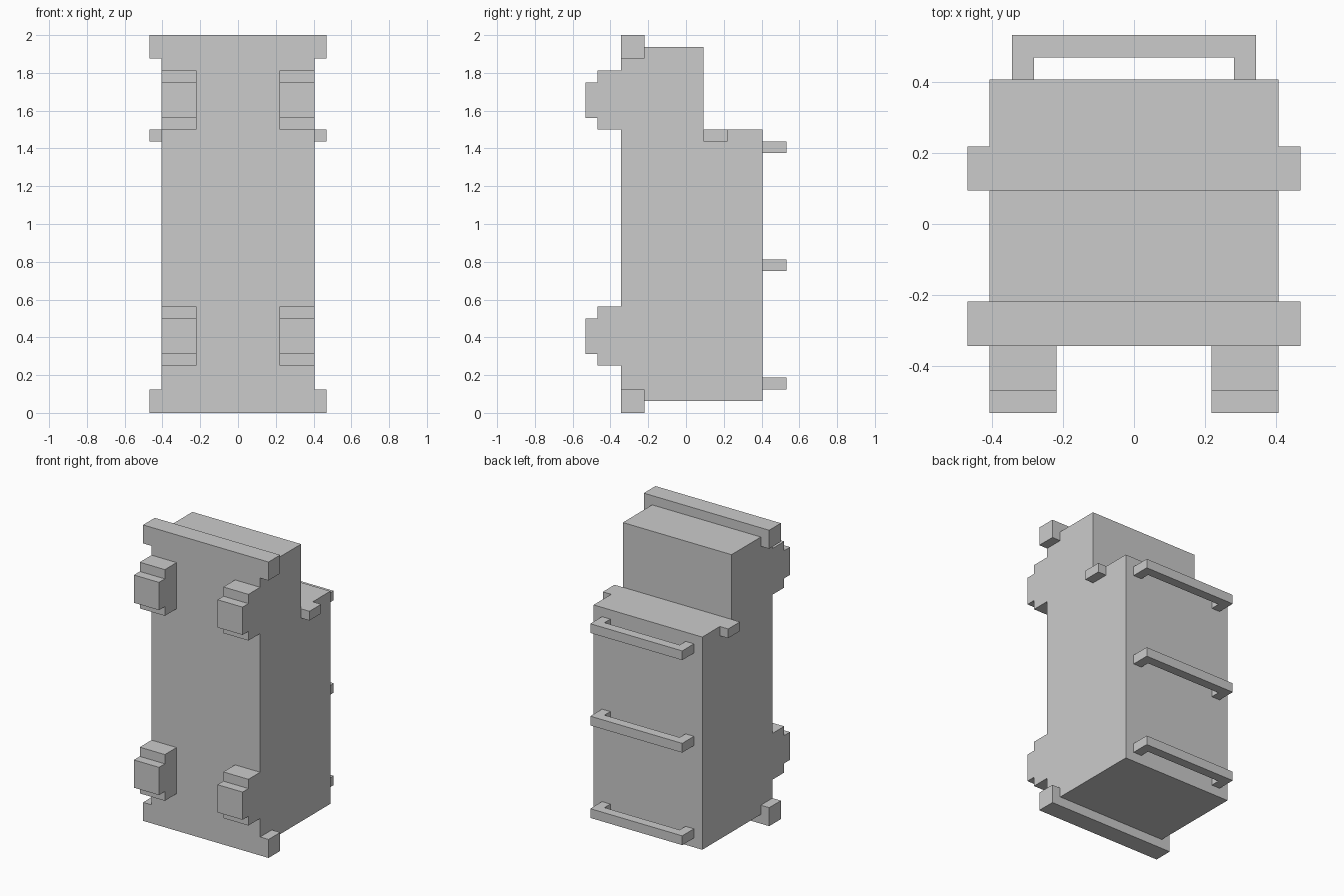
import bpy
import bmesh
from mathutils import Vector

if "Cube" in bpy.data.objects:
    bpy.data.objects.remove(bpy.data.objects["Cube"])

U = 1 / 16  # the model sits on a regular grid of this size


def prism(name, points, axis, start, end):
    """Extrude a profile: (y, z) points along x, or (x, y) points along z."""
    if axis == 'X':
        base = [Vector((start, a, b)) for a, b in points]
        step = Vector((end - start, 0, 0))
    else:
        base = [Vector((a, b, start)) for a, b in points]
        step = Vector((0, 0, end - start))
    bm = bmesh.new()
    face = bm.faces.new([bm.verts.new(p * U) for p in base])
    result = bmesh.ops.extrude_face_region(bm, geom=[face])
    verts = [g for g in result['geom'] if isinstance(g, bmesh.types.BMVert)]
    bmesh.ops.translate(bm, verts=verts, vec=step * U)
    bmesh.ops.recalc_face_normals(bm, faces=bm.faces)
    mesh = bpy.data.meshes.new(name)
    bm.to_mesh(mesh)
    bm.free()
    obj = bpy.data.objects.new(name, mesh)
    bpy.context.collection.objects.link(obj)
    return obj


def bar(name, y0, y1, z0, z1, half=7.5):
    return prism(name, [(y0, z0), (y1, z0), (y1, z1), (y0, z1)], 'X', -half, half)


# Main body: stepped side profile, notched where the cross bars fit in
prism("body", [
    (-5.5, 2), (-3.5, 2), (-3.5, 1), (6.5, 1), (6.5, 24), (3.5, 24),
    (3.5, 23), (1.5, 23), (1.5, 31), (-3.5, 31), (-3.5, 30), (-5.5, 30),
], 'X', -6.5, 6.5)

# Full-width cross bars
bar("lower_bumper", -5.5, -3.5, 0, 2)
bar("upper_bumper", -5.5, -3.5, 30, 32)
bar("shoulder_bar", 1.5, 3.5, 23, 24)

# Stepped wheels, mirrored left to right
for label, z in (("lower", 4), ("upper", 24)):
    wheel = prism(label + "_wheels", [
        (-5.5, z), (-7.5, z), (-7.5, z + 1), (-8.5, z + 1),
        (-8.5, z + 4), (-7.5, z + 4), (-7.5, z + 5), (-5.5, z + 5),
    ], 'X', 3.5, 6.5)
    wheel.modifiers.new("mirror", 'MIRROR').use_axis = (True, False, False)

# U-shaped rails on the back
for label, z in (("lower", 2), ("middle", 12), ("upper", 22)):
    prism(label + "_rail", [
        (-5.5, 6.5), (-4.5, 6.5), (-4.5, 7.5), (4.5, 7.5),
        (4.5, 6.5), (5.5, 6.5), (5.5, 8.5), (-5.5, 8.5),
    ], 'Z', z, z + 1)
